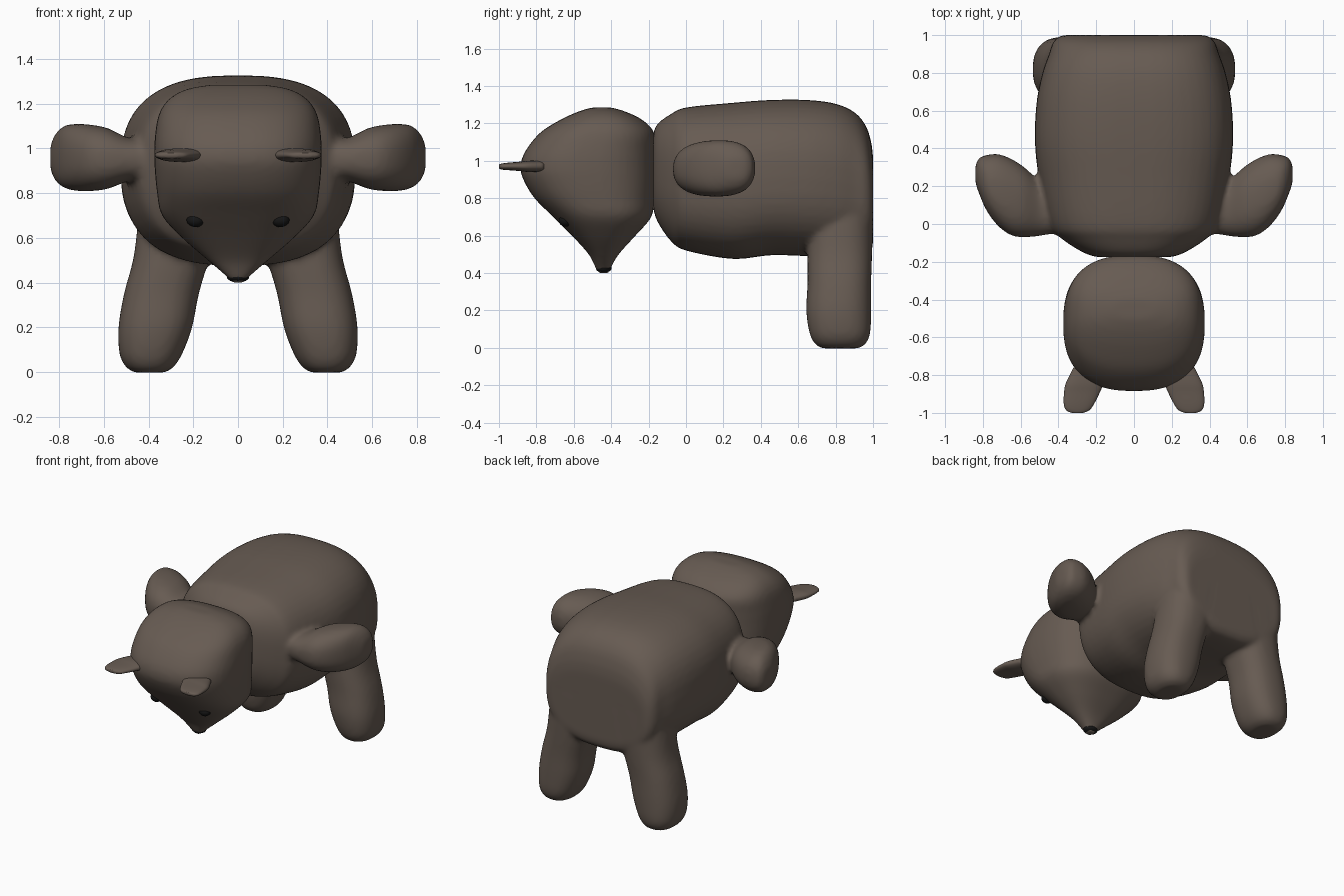
import bpy, bmesh, math
from mathutils import Vector

if "Cube" in bpy.data.objects:
    bpy.data.objects.remove(bpy.data.objects["Cube"])


def material(name, color):
    m = bpy.data.materials.new(name)
    m.diffuse_color = (*color, 1)
    m.use_nodes = True
    m.node_tree.nodes["Principled BSDF"].inputs["Base Color"].default_value = m.diffuse_color
    return m


BROWN = material("brown_fur", (0.135, 0.105, 0.085))
LEG = material("leg_fur", (0.15, 0.11, 0.098))
DARK = material("dark", (0.008, 0.008, 0.008))


def smooth_rows(rows, steps=4):
    """Catmull-Rom interpolation between the given sections."""
    pts = [rows[0]] + rows + [rows[-1]]
    out = []
    for i in range(1, len(pts) - 2):
        p0, p1, p2, p3 = pts[i - 1:i + 3]
        for k in range(steps):
            t = k / steps
            out.append([0.5 * (2 * b + (c - a) * t + (2 * a - 5 * b + 4 * c - d) * t * t
                               + (3 * b - a - 3 * c + d) * t ** 3)
                        for a, b, c, d in zip(p0, p1, p2, p3)])
    return out + [list(rows[-1])]


def loft(bm, axis, rows, side=1, power=2.4, n=48):
    """Superellipse sections (t, a0, a1, b0, b1) along an axis."""
    order = {'x': (0, 1, 2), 'y': (1, 0, 2), 'z': (2, 0, 1)}[axis]
    rings = []
    for t, a0, a1, b0, b1 in smooth_rows(rows):
        ring = []
        for i in range(n):
            ang = 2 * math.pi * i / n
            c, s = math.cos(ang), math.sin(ang)
            u = math.copysign(abs(c) ** (2 / power), c)
            v = math.copysign(abs(s) ** (2 / power), s)
            p = Vector((0, 0, 0))
            p[order[0]] = t
            p[order[1]] = (a0 + a1) / 2 + u * (a1 - a0) / 2
            p[order[2]] = (b0 + b1) / 2 + v * (b1 - b0) / 2
            p.x *= side
            ring.append(bm.verts.new(p))
        rings.append(ring)
    faces = [bm.faces.new(rings[0]), bm.faces.new(rings[-1])]
    for r, q in zip(rings, rings[1:]):
        for i in range(n):
            j = (i + 1) % n
            faces.append(bm.faces.new((r[i], r[j], q[j], q[i])))
    bmesh.ops.recalc_face_normals(bm, faces=faces)


def finish(name, bm, mat, voxel=0, iterations=0):
    me = bpy.data.meshes.new(name)
    bm.to_mesh(me)
    bm.free()
    ob = bpy.data.objects.new(name, me)
    bpy.context.collection.objects.link(ob)
    me.materials.append(mat)
    me.polygons.foreach_set("use_smooth", [True] * len(me.polygons))
    if voxel:
        r = ob.modifiers.new("fuse", 'REMESH')
        r.mode, r.voxel_size, r.use_smooth_shade = 'VOXEL', voxel, True
        s = ob.modifiers.new("soften", 'SMOOTH')
        s.factor, s.iterations = 0.5, iterations
    return ob


def sym(t, w, lo, hi):
    return (t, -w, w, lo, hi)


# Torso, arms and legs fused into one soft skin
bm = bmesh.new()
loft(bm, 'y', [sym(-.175, .20, .74, 1.15), sym(-.15, .27, .67, 1.20), sym(-.08, .38, .57, 1.25),
               sym(0, .45, .52, 1.285), sym(.25, .505, .475, 1.31), sym(.45, .525, .495, 1.325),
               sym(.65, .515, .49, 1.325), sym(.8, .485, .48, 1.305), sym(.9, .45, .48, 1.26),
               sym(.96, .43, .49, 1.19), sym(.99, .40, .52, 1.10), sym(1.0, .37, .56, 1.02)], power=2.6)
arm = [(.38, -.04, .25, .84, 1.06), (.48, -.06, .22, .855, 1.045), (.58, -.07, .30, .82, 1.09),
       (.65, -.06, .345, .81, 1.105), (.72, -.01, .37, .81, 1.11), (.78, .07, .365, .825, 1.10),
       (.82, .16, .35, .86, 1.06), (.84, .22, .31, .91, 1.01)]
leg = [(-.003, .33, .46, .73, .92), (.02, .29, .50, .69, .96), (.08, .25, .53, .66, .985),
       (.2, .205, .535, .643, .99), (.35, .175, .51, .65, .99), (.5, .13, .47, .65, .995),
       (.65, .08, .45, .66, 1.0), (.85, .05, .43, .70, 1.0)]
for s in (1, -1):
    loft(bm, 'x', arm, s)
    loft(bm, 'z', leg, s)
body = finish("body_with_limbs", bm, BROWN, .016, 6)

# Head tapering down to the snout
bm = bmesh.new()
head = [(.40, .03, -.47, -.41), (.43, .055, -.485, -.40), (.5, .135, -.52, -.36), (.6, .25, -.61, -.27),
        (.7, .34, -.71, -.185), (.8, .362, -.81, -.17), (.9, .372, -.87, -.165), (.97, .375, -.885, -.165),
        (1.05, .372, -.86, -.165), (1.15, .355, -.78, -.17), (1.22, .31, -.67, -.235),
        (1.265, .23, -.57, -.33), (1.285, .12, -.50, -.40)]
loft(bm, 'z', [(z, -w, w, a, b) for z, w, a, b in head], power=2.5)
finish("head", bm, BROWN, .016, 4)

# Thin ears
for s in (1, -1):
    bm = bmesh.new()
    loft(bm, 'y', [(-.76, .14, .32, .94, 1.0), (-.84, .16, .36, .94, 1.0), (-.89, .18, .37, .945, .995),
                   (-.95, .21, .372, .95, .99), (-.985, .235, .36, .953, .985),
                   (-1.0, .27, .33, .96, .98)], s, n=32)
    finish("ear", bm, BROWN)


def blob(name, center, size):
    bm = bmesh.new()
    bmesh.ops.create_uvsphere(bm, u_segments=24, v_segments=12, radius=1)
    bmesh.ops.scale(bm, vec=size, verts=bm.verts)
    bmesh.ops.translate(bm, vec=center, verts=bm.verts)
    finish(name, bm, DARK)


# Eyes sit on the head's front surface, nose on the snout tip
for s in (1, -1):
    blob("eye", (s * .19, -.645, .68), (.04, .035, .032))
blob("nose", (0, -.44, .425), (.05, .042, .024))
